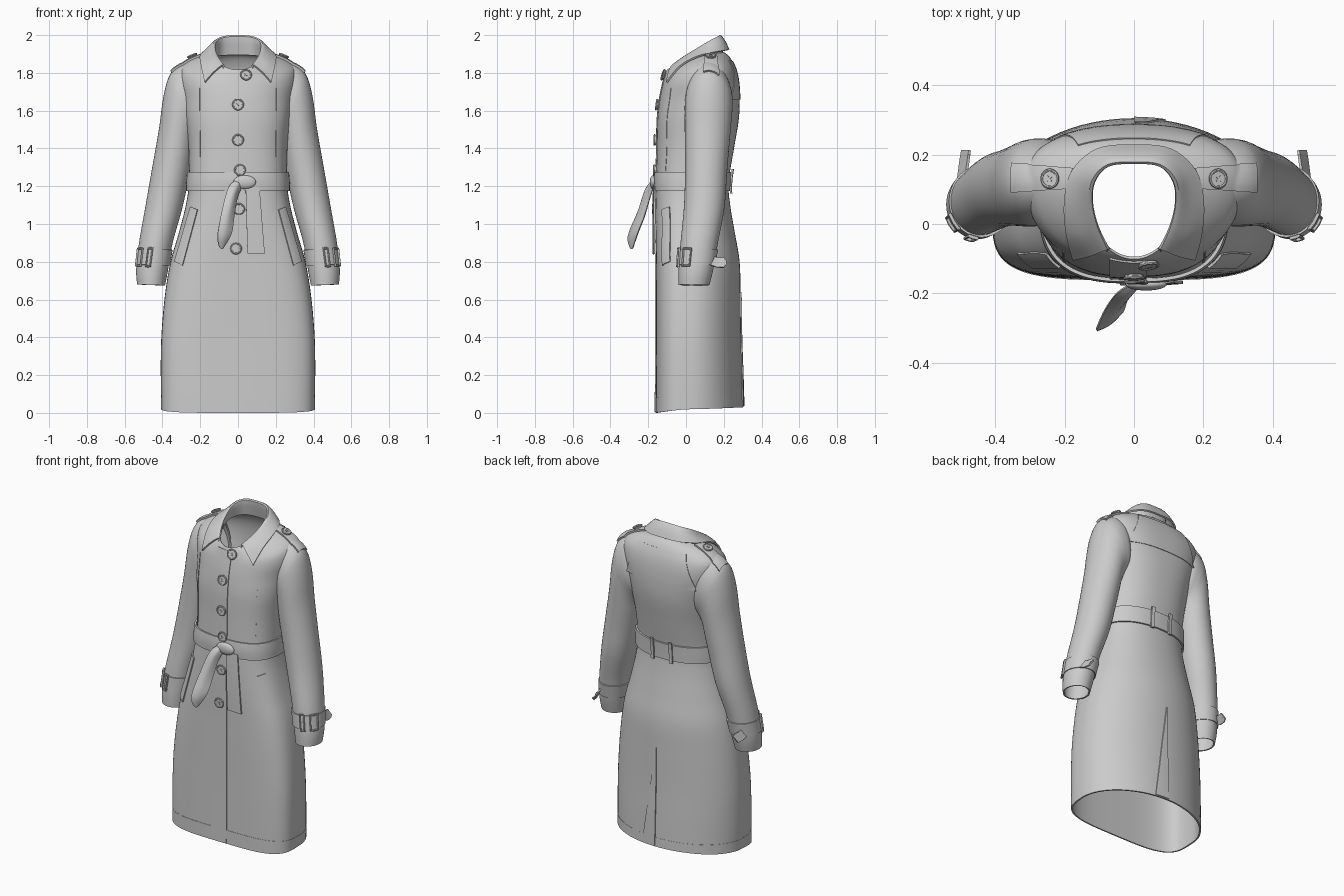
import bpy, math
from math import sin, cos, pi, radians
from mathutils import Vector as V
from mathutils.bvhtree import BVHTree

if "Cube" in bpy.data.objects:
    bpy.data.objects.remove(bpy.data.objects["Cube"])


def spline(rows, k):
    """Catmull-Rom subdivision between rows of points."""
    out = []
    for i in range(len(rows) - 1):
        quad = [rows[max(i - 1, 0)], rows[i], rows[i + 1], rows[min(i + 2, len(rows) - 1)]]
        for j in range(k):
            t = j / k
            out.append([0.5 * (2 * b + (c - a) * t + (2 * a - 5 * b + 4 * c - d) * t * t
                               + (3 * b - a - 3 * c + d) * t ** 3) for a, b, c, d in zip(*quad)])
    return out + [rows[-1]]


def surface(name, rows, thick=0.01, cyclic=False, k=1, k2=1):
    rows = spline([[V(p) for p in r] for r in rows], k)
    if k2 > 1:
        rows = [list(r) for r in zip(*spline([list(c) for c in zip(*rows)], k2))]
    n = len(rows[0])
    verts = [p for r in rows for p in r]
    faces = [(i * n + j, i * n + (j + 1) % n, (i + 1) * n + (j + 1) % n, (i + 1) * n + j)
             for i in range(len(rows) - 1) for j in range(n if cyclic else n - 1)]
    me = bpy.data.meshes.new(name)
    me.from_pydata(verts, [], faces)
    ob = bpy.data.objects.new(name, me)
    bpy.context.collection.objects.link(ob)
    m = ob.modifiers.new("thickness", 'SOLIDIFY')
    m.thickness, m.offset = thick, 0
    return verts, faces


def body_ring(zf, zs, zb, hw, yf, ys, yb, nf, nb, grow=0.0):
    """Ring with a square front (nf) and a rounder back (nb)."""
    pts = []
    for i in range(80):
        a = 2 * pi * i / 80
        c, s = cos(a), sin(a)
        e = 2 / (nb if s > 0 else nf)
        u = math.copysign(abs(c) ** e, c)
        v = abs(s) ** e
        ye, ze = (yb + grow, zb) if s > 0 else (yf - grow, zf)
        pts.append((u * (hw + grow), ys + (ye - ys) * v, zs + (ze - zs) * v ** 1.5))
    return pts


def flat(z, *rest):
    return body_ring(z, z, z, *rest)


# Coat body: open shell from hem to neckline
body = surface("coat_body", [
    body_ring(0, .02, .03, .402, -.157, .03, .30, 3.8, 2),
    flat(.2, .405, -.156, .03, .295, 3.8, 2),
    flat(.4, .402, -.155, .03, .288, 3.7, 2),
    flat(.62, .383, -.155, .035, .285, 3.5, 2),
    flat(.8, .353, -.155, .04, .28, 3.3, 2.05),
    flat(.95, .31, -.157, .045, .255, 3.1, 2.1),
    flat(1.1, .272, -.157, .05, .23, 2.9, 2.15),
    flat(1.22, .256, -.154, .055, .222, 2.8, 2.2),
    flat(1.4, .258, -.15, .065, .25, 2.6, 2.3),
    flat(1.55, .275, -.147, .08, .275, 2.5, 2.4),
    flat(1.66, .292, -.135, .105, .28, 2.3, 2.5),
    body_ring(1.725, 1.75, 1.745, .31, -.122, .12, .275, 2.2, 2.5),
    body_ring(1.755, 1.82, 1.805, .305, -.115, .13, .264, 2.1, 2.4),
    body_ring(1.78, 1.858, 1.85, .265, -.109, .13, .247, 2, 2.3),
    body_ring(1.80, 1.885, 1.885, .2, -.104, .125, .225, 2, 2.2),
    body_ring(1.815, 1.895, 1.905, .14, -.098, .1, .2, 2, 2.2)], .008, cyclic=True, k=5)

# Hem band and belt follow the body
surface("hem_band", [body_ring(.002, .02, .03, .402, -.157, .03, .30, 3.8, 2, .002),
                     flat(.085, .4035, -.157, .03, .298, 3.8, 2, .002)], .007, cyclic=True)
surface("belt", [flat(1.175, .262, -.156, .053, .225, 2.85, 2.2, .008),
                 flat(1.225, .257, -.155, .055, .223, 2.8, 2.2, .012),
                 flat(1.275, .257, -.154, .058, .23, 2.8, 2.2, .008)], cyclic=True, k=3)

# Sleeves: each ring is outer (x,z), inner (x,z), front y, back y
SLEEVE = [(.235, 1.855, .18, 1.52, .03, .22), (.295, 1.84, .195, 1.48, .005, .24),
          (.345, 1.805, .215, 1.46, -.002, .243),
          (.373, 1.75, .225, 1.44, -.003, .24), (.395, 1.65, .235, 1.41, -.003, .235),
          (.415, 1.5, .245, 1.35, -.002, .226), (.45, 1.3, .265, 1.24, -.001, .213),
          (.485, 1.1, .30, 1.08, -.007, .20), (.52, .9, .35, .9, -.025, .165),
          (.535, .76, .375, .755, -.035, .14), (.53, .68, .39, .675, -.035, .12)]


def sleeve_point(r, a, s, grow=0.0):
    ox, oz, ix, iz, yf, yb = r
    u, w = cos(a) * (1 + grow / .08), sin(a) * (1 + grow / .08)
    return V((s * ((ox + ix) / 2 + (ox - ix) / 2 * u), (yf + yb) / 2 + (yb - yf) / 2 * w,
              (oz + iz) / 2 + (oz - iz) / 2 * cos(a)))


def cuff_point(z, a, s, grow):
    t = (z - .76) / .14
    return sleeve_point([l + (h - l) * t for l, h in zip(SLEEVE[-2], SLEEVE[-3])], a, s, grow)


def wire(name, pts, r):
    cu = bpy.data.curves.new(name, 'CURVE')
    cu.dimensions, cu.bevel_depth, cu.bevel_resolution = '3D', r, 2
    sp = cu.splines.new('POLY')
    sp.points.add(len(pts) - 1)
    for q, p in zip(sp.points, pts):
        q.co = (*p, 1)
    sp.use_cyclic_u = True
    bpy.context.collection.objects.link(bpy.data.objects.new(name, cu))


shells = [body]
ANG = [2 * pi * i / 40 for i in range(40)]
for s, side in ((1, "left"), (-1, "right")):
    shells.append(surface(side + "_sleeve", [[sleeve_point(r, a, s) for a in ANG] for r in SLEEVE],
                          .008, cyclic=True, k=5))
    surface(side + "_cuff_strap", [[cuff_point(z, a, s, .006) for a in ANG] for z in (.785, .865)],
            .008, cyclic=True)
    # Buckle, keeper loop and loose strap end
    for nm, deg, w, h in (("buckle", -34, 13, .045), ("keeper", -75, 7, .047)):
        wire(f"{side}_cuff_{nm}", [cuff_point(.825 + h * dz, radians(deg + w * da), s, .013)
             for da, dz in ((-1, -1), (0, -1), (1, -1), (1, 1), (0, 1), (-1, 1))], .006)
    surface(side + "_strap_end", [[(s * (.51 - d), .11, z0), (s * (.503 - d), .165, z1),
                                   (s * (.498 - d), .2, z1), (s * (.496 - d), .213, z2)]
            for z0, z1, z2, d in ((.79, .77, .785, 0), (.85, .82, .805, .022))], .008)

# Ray target used to lay flat details on the cloth
V_all, F_all = [], []
for vs, fs in shells:
    F_all += [tuple(i + len(V_all) for i in f) for f in fs]
    V_all += vs
cloth = BVHTree.FromPolygons(V_all, F_all)
FRONT, BACK, TOP = V((0, 1, 0)), V((0, -1, 0)), V((0, 0, -1))


def on_cloth(u, v, d, off):
    o = V((u, v, 0)) if d == TOP else V((u, 0, v))
    p, n, _, _ = cloth.ray_cast(o - 3 * d, d)
    if p is None:
        p, n, _, _ = cloth.find_nearest(o - .2 * d)
    n = -n if n.dot(d) > 0 else n
    return p + n * off, n


def patch(name, corners, d=FRONT, thick=.01, nu=6, nv=16, lift=.005):
    a, b, c, e = [V(p) for p in corners]          # low-left, low-right, top-right, top-left
    rows = []
    for j in range(nv + 1):
        l, r = a.lerp(e, j / nv), b.lerp(c, j / nv)
        rows.append([on_cloth(*l.lerp(r, i / nu), d, lift)[0] for i in range(nu + 1)])
    surface(name, rows, thick)


def button(name, u, v, d=FRONT, r=.03, lift=.014):
    p, n = on_cloth(u, v, d, lift)
    e = n.to_track_quat('Z', 'Y').to_euler()
    bpy.ops.mesh.primitive_cylinder_add(vertices=32, radius=r * .9, depth=.01, location=p, rotation=e)
    bpy.context.object.name = name
    bpy.ops.mesh.primitive_torus_add(major_segments=32, minor_segments=8, major_radius=r * .87,
                                     minor_radius=r * .17, location=p + n * .003, rotation=e)
    bpy.context.object.name = name + "_rim"
    for k in (45, 135):                           # crossed thread
        bpy.ops.mesh.primitive_cube_add(size=1, location=p + n * .006, rotation=e)
        o = bpy.context.object
        o.name, o.scale = name + "_thread", (r * .7, r * .14, .004)
        o.rotation_euler.rotate_axis('Z', radians(k))


# Front overlap and its buttons
patch("front_placket", [(-.07, .005), (.035, .005), (.035, 1.80), (-.07, 1.80)], nv=70, lift=.004)
for i, (x, z) in enumerate(((.04, 1.785), (0, 1.63), (0, 1.445), (.01, 1.285), (.005, 1.08), (-.01, .87))):
    button(f"front_button_{i + 1}", x, z)

# Back yoke, back vent and belt loops
patch("back_yoke", [(-.24, 1.66), (.24, 1.66), (.16, 1.86), (-.16, 1.86)], BACK, .006, 20, 12, .005)
patch("back_vent", [(0, .035), (.09, .035), (.004, .64), (0, .64)], BACK, .01, 6, 30)
for x in (-.06, .06):
    patch("belt_loop", [(x - .01, 1.16), (x + .01, 1.16), (x + .01, 1.295), (x - .01, 1.295)],
          BACK, .01, 2, 6, .02)

for s, side in ((1, "left"), (-1, "right")):
    # Slanted welt pocket
    patch(side + "_pocket", [(s * .29, .78), (s * .33, .80), (s * .245, 1.09), (s * .21, 1.075)],
          nu=12, nv=24, lift=.006)
    # Front princess seam, above the belt
    patch(side + "_front_seam", [(s * .195, 1.28), (s * .199, 1.28), (s * .204, 1.72), (s * .2, 1.72)],
          FRONT, .004, 1, 40, .0045)
    # Shoulder strap and button
    patch(side + "_epaulette", [(s * .17, .105), (s * .345, .095), (s * .345, .17), (s * .17, .16)],
          TOP, .012, 20, 6, .009)
    button(side + "_epaulette_button", s * .235, .13, TOP, .028, .019)

# Folded collar: stand, fold line and pointed outer edge (half, back to front)
COLLAR = [
    [(0, .195, 1.895), (.085, .18, 1.893), (.128, .12, 1.885), (.132, .05, 1.865), (.112, -.02, 1.835), (.075, -.085, 1.805)],
    [(0, .178, 1.992), (.075, .17, 1.986), (.117, .125, 1.965), (.124, .06, 1.925), (.108, -.01, 1.882), (.078, -.072, 1.84)],
    [(0, .203, 1.968), (.09, .193, 1.965), (.147, .142, 1.942), (.162, .06, 1.908), (.152, -.03, 1.86), (.125, -.09, 1.805)],
    [(0, .225, 1.922), (.105, .214, 1.92), (.178, .15, 1.908), (.2, .06, 1.885), (.194, -.03, 1.835), (.175, -.102, 1.75)]]
surface("collar", [[(-x, y, z) for x, y, z in r[:0:-1]] + r for r in COLLAR], .01, k=5, k2=5)

# Belt knot, hanging flat end and swinging pointed end
bpy.ops.mesh.primitive_uv_sphere_add(segments=24, ring_count=14, location=(.035, -.174, 1.222))
knot = bpy.context.object
knot.name, knot.scale = "belt_knot", (.06, .018, .036)
patch("belt_end_flat", [(.05, .845), (.14, .84), (.11, 1.2), (.04, 1.2)], nv=20, lift=.016)
surface("belt_end_loose", [
    [(-.005, -.17, 1.235), (.01, -.18, 1.222), (.02, -.17, 1.2)],
    [(-.05, -.2, 1.19), (-.02, -.215, 1.175), (-.005, -.19, 1.14)],
    [(-.085, -.25, 1.07), (-.05, -.25, 1.06), (-.022, -.22, 1.04)],
    [(-.108, -.304, .94), (-.07, -.288, .94), (-.036, -.255, .95)],
    [(-.1, -.296, .88), (-.088, -.288, .868), (-.078, -.28, .875)]], .008, k=5, k2=4)

# Bake thickness and shade smoothly with sharp rims
bpy.ops.object.select_all(action='SELECT')
bpy.context.view_layer.objects.active = knot
bpy.ops.object.convert(target='MESH')
bpy.ops.object.shade_smooth_by_angle(angle=radians(40))
